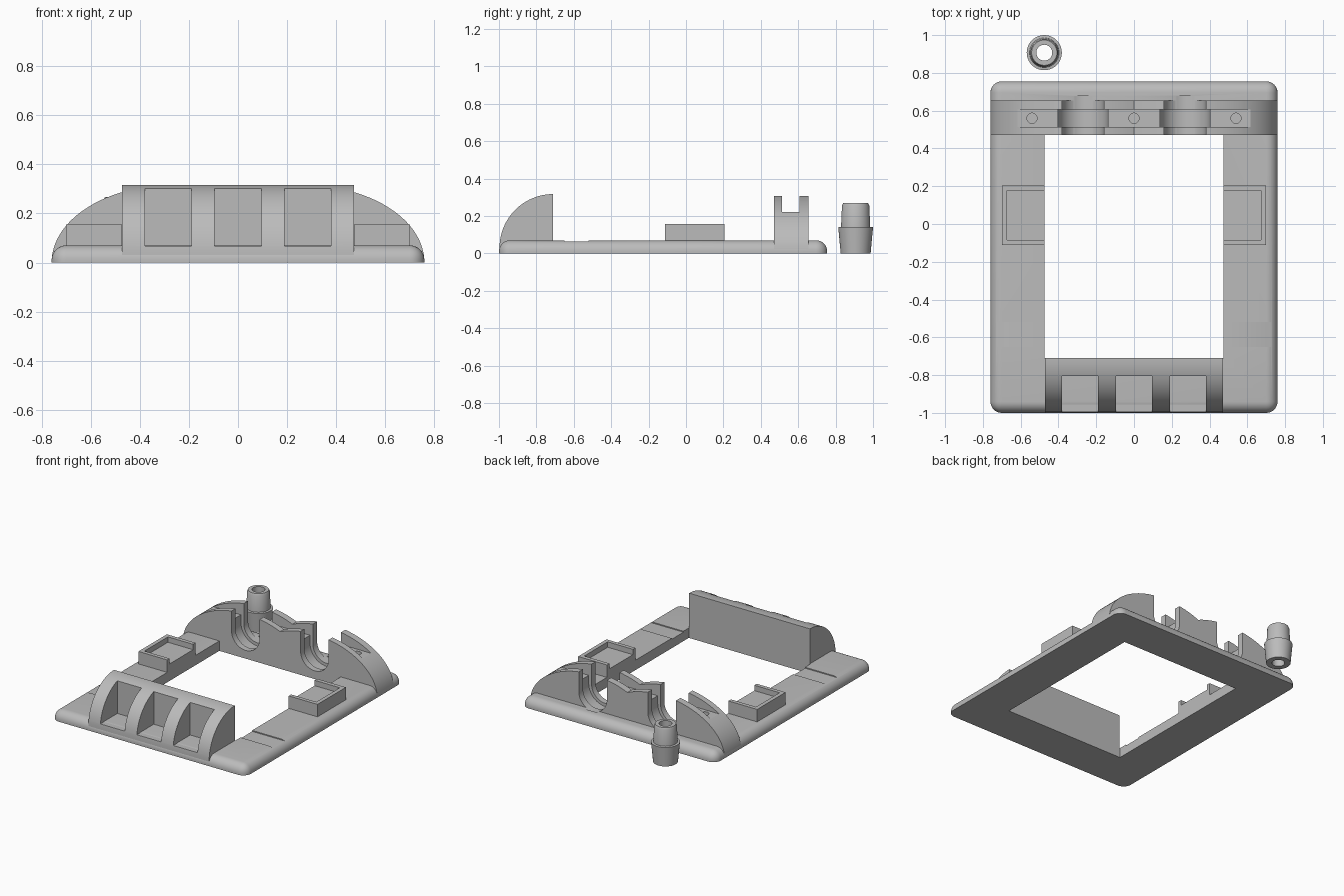
import bpy, bmesh, math
from mathutils import Matrix, Vector

if "Cube" in bpy.data.objects:
    bpy.data.objects.remove(bpy.data.objects["Cube"])

grey = bpy.data.materials.new("plain grey")
grey.use_nodes = True
COLOUR = (0.5, 0.5, 0.5, 1)
grey.diffuse_color = COLOUR
grey.node_tree.nodes["Principled BSDF"].inputs["Base Color"].default_value = COLOUR


def finish(name, bm):
    bmesh.ops.recalc_face_normals(bm, faces=bm.faces)
    mesh = bpy.data.meshes.new(name)
    bm.to_mesh(mesh)
    bm.free()
    mesh.materials.append(grey)
    obj = bpy.data.objects.new(name, mesh)
    bpy.context.collection.objects.link(obj)
    return obj


def box(name, x, y, z):
    bm = bmesh.new()
    bmesh.ops.create_cube(bm, size=1)
    for v in bm.verts:
        v.co = [r[0] + (c + 0.5) * (r[1] - r[0]) for c, r in zip(v.co, (x, y, z))]
    return finish(name, bm)


def prism(name, points, axis, start, end):
    """Extrude a closed 2D outline along x (points are y, z) or y (points are x, z)."""
    bm = bmesh.new()
    place = (lambda a, b: (start, a, b)) if axis == "x" else (lambda a, b: (a, start, b))
    face = bm.faces.new([bm.verts.new(place(a, b)) for a, b in points])
    new = bmesh.ops.extrude_face_region(bm, geom=[face])["geom"]
    shift = Vector((end - start, 0, 0) if axis == "x" else (0, end - start, 0))
    bmesh.ops.translate(bm, vec=shift, verts=[g for g in new if isinstance(g, bmesh.types.BMVert)])
    return finish(name, bm)


def cylinder(name, x, y, radius, z0, z1):
    bm = bmesh.new()
    bmesh.ops.create_cone(bm, cap_ends=True, segments=32, radius1=radius, radius2=radius,
                          depth=z1 - z0, matrix=Matrix.Translation((x, y, (z0 + z1) / 2)))
    return finish(name, bm)


def cut(target, cutters):
    for c in cutters:
        mod = target.modifiers.new("cut", "BOOLEAN")
        mod.operation, mod.solver, mod.object = "DIFFERENCE", "EXACT", c
        bpy.context.view_layer.objects.active = target
        bpy.ops.object.modifier_apply(modifier=mod.name)


# Base frame with rounded corners and top edge
W, FRONT, BACK, TOP = 0.76, -1.0, 0.755, 0.07
HOLE_X, HOLE_FRONT, HOLE_BACK = 0.475, -0.71, 0.47
frame = box("base_frame", (-W, W), (FRONT, BACK), (0, TOP))
bm = bmesh.new()
bm.from_mesh(frame.data)
edges = [e for e in bm.edges if sum(v.co.z for v in e.verts) > 0.01]
bmesh.ops.bevel(bm, geom=edges, offset=0.06, segments=8, profile=0.5, affect="EDGES")
bm.to_mesh(frame.data)
bm.free()
cutters = [box("opening_cutter", (-HOLE_X, HOLE_X), (HOLE_FRONT, HOLE_BACK), (-1, 1))]
for s in (-1, 1):
    cutters.append(box("groove_cutter", sorted((s * 0.4, s * 0.73)), (-0.65, -0.52), (0.063, 0.2)))
cut(frame, cutters)

# Rear bridge: two overlapping elliptical arches
CENTRE, SPAN, HEIGHT = 0.27, 0.49, 0.315
arch = []
N = 64
for i in range(N + 1):
    x = -W * math.cos(math.pi * i / N)
    t = (abs(x) - CENTRE) / SPAN
    arch.append((x, max(0.005, HEIGHT * math.sqrt(max(0, 1 - t * t)))))
arch = [(-W, 0.002)] + arch + [(W, 0.002)]
bridge = prism("rear_bridge", arch, "y", HOLE_BACK, 0.655)


def u_shape(x, radius, z):
    arc = [(x - radius * math.cos(math.pi * i / 24), z - radius * math.sin(math.pi * i / 24))
           for i in range(25)]
    return arc + [(x + radius, 0.6), (x - radius, 0.6)]


# Tube saddles, each with a wider ring groove
saddles = []
for s in (-1, 1):
    saddles.append(prism("saddle_cutter", u_shape(s * CENTRE, 0.11, 0.168), "y", 0.4, 0.677))
    saddles.append(prism("ring_cutter", u_shape(s * CENTRE, 0.132, 0.168), "y", 0.513, 0.607))
cut(frame, saddles)

# Channel along the bridge with three screw holes
channel = [box("channel_cutter", (-0.8, 0.8), (0.513, 0.607), (0.222, 0.5))]
channel += [cylinder("screw_cutter", x, 0.56, 0.027, 0.1, 0.4) for x in (-0.54, 0, 0.54)]
cut(bridge, saddles + channel)
cutters += saddles + channel

# Front grip: quarter-round block with three pockets
R, Z0 = 0.287, 0.03
grip_outline = [(HOLE_FRONT - R * math.cos(math.pi / 2 * i / 24),
                 Z0 + R * math.sin(math.pi / 2 * i / 24)) for i in range(25)]
grip = prism("front_grip", grip_outline + [(HOLE_FRONT, Z0)], "x", -0.472, 0.472)
pockets = [box("pocket_cutter", (x - 0.095, x + 0.095), (-1.1, -0.805), (0.068, 0.5))
           for x in (-0.285, 0, 0.285)]
cut(grip, pockets)
cutters += pockets

# Side trays, open towards the middle
trays = []
for side, s in (("right", -1), ("left", 1)):
    tray = box(side + "_tray", sorted((s * HOLE_X, s * 0.70)), (-0.112, 0.205), (0.03, 0.158))
    recess = box("recess_cutter", sorted((s * 0.4, s * 0.672)), (-0.085, 0.177), (0.12, 0.3))
    cut(tray, [recess])
    cutters.append(recess)
    trays.append(tray)

# Loose hollow plug behind the frame
profile = [(0.042, 0), (0.08, 0), (0.093, 0.14), (0.078, 0.142), (0.073, 0.255),
           (0.067, 0.268), (0.042, 0.268)]
bm = bmesh.new()
ring = [bm.verts.new((r, 0, z)) for r, z in profile]
outline = [bm.edges.new((ring[i], ring[(i + 1) % len(ring)])) for i in range(len(ring))]
bmesh.ops.spin(bm, geom=ring + outline, cent=(0, 0, 0), axis=(0, 0, 1),
               angle=2 * math.pi, steps=40)
bmesh.ops.remove_doubles(bm, verts=bm.verts, dist=0.0005)
bmesh.ops.translate(bm, vec=(-0.475, 0.907, 0), verts=bm.verts)
plug = finish("hollow_plug", bm)

# Remove cutters and smooth the curved parts
for c in cutters:
    bpy.data.objects.remove(c)
bpy.ops.object.select_all(action="DESELECT")
for obj in [frame, bridge, grip, plug] + trays:
    obj.select_set(True)
    bpy.context.view_layer.objects.active = obj
bpy.ops.object.shade_smooth_by_angle(angle=math.radians(30))
